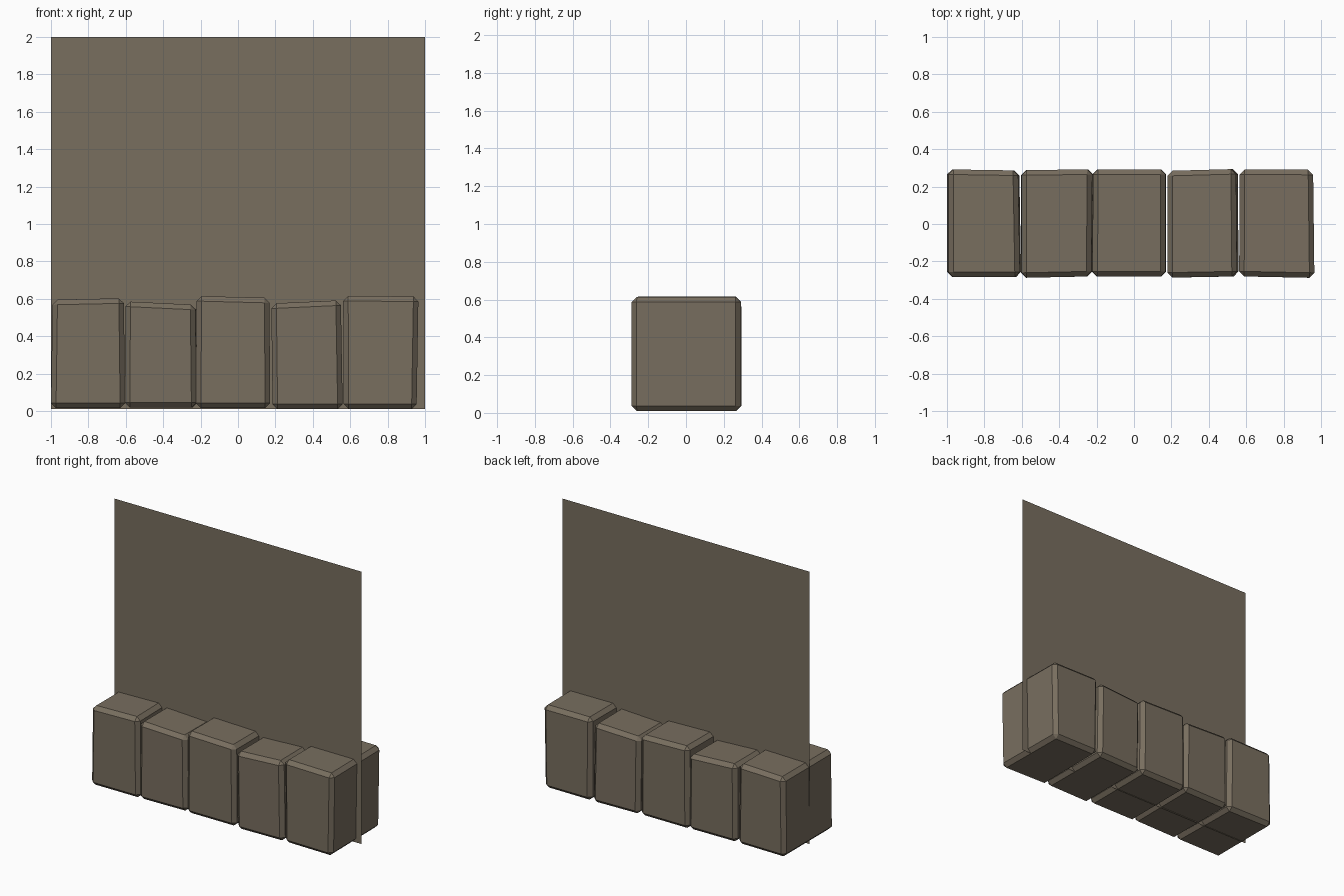
import bpy, bmesh
from mathutils import Vector

if "Cube" in bpy.data.objects:
    bpy.data.objects.remove(bpy.data.objects["Cube"])

stone_mat = bpy.data.materials.new("brown_grey_stone")
stone_mat.diffuse_color = (0.188, 0.156, 0.114, 1)
stone_mat.use_nodes = True
stone_mat.node_tree.nodes["Principled BSDF"].inputs["Base Color"].default_value = stone_mat.diffuse_color


def finish(bm, name):
    bmesh.ops.recalc_face_normals(bm, faces=bm.faces)
    mesh = bpy.data.meshes.new(name)
    bm.to_mesh(mesh)
    bm.free()
    mesh.materials.append(stone_mat)
    obj = bpy.data.objects.new(name, mesh)
    bpy.context.collection.objects.link(obj)
    return obj


def stone(name, bottom, top, z0, zl, zr, front, back, skew):
    """Chamfered block: bottom/top = x range, zl/zr = top height at left/right,
    skew = how much the back narrows at left and right."""
    bm = bmesh.new()
    bmesh.ops.create_cube(bm, size=1)
    for v in bm.verts:
        right, rear, up = v.co.x > 0, v.co.y > 0, v.co.z > 0
        x = (top if up else bottom)[right]
        if rear:
            x += -skew[1] if right else skew[0]
        y = (back if rear else front)[right]
        z = (zr if right else zl) if up else z0
        v.co = Vector((x, y, z))
    bmesh.ops.bevel(bm, geom=list(bm.edges), offset=0.027, segments=1,
                    profile=0.5, affect='EDGES')
    return finish(bm, name)


# Row of five rough stones
stone("stone_1", (-1.0, -0.603), (-0.992, -0.61), 0.015, 0.595, 0.603,
      (-0.283, -0.283), (0.292, 0.286), (0, 0.01))
stone("stone_2", (-0.605, -0.222), (-0.602, -0.228), 0.018, 0.586, 0.568,
      (-0.288, -0.28), (0.288, 0.292), (0, -0.005))
stone("stone_3", (-0.225, 0.172), (-0.222, 0.168), 0.015, 0.615, 0.605,
      (-0.282, -0.282), (0.292, 0.292), (0.003, 0))
stone("stone_4", (0.185, 0.56), (0.178, 0.55), 0.010, 0.575, 0.592,
      (-0.287, -0.28), (0.284, 0.294), (0, 0.005))
stone("stone_5", (0.565, 0.955), (0.562, 0.965), 0.010, 0.615, 0.613,
      (-0.28, -0.288), (0.292, 0.29), (0.003, 0.007))

# Thin upright sheet through the middle of the row
bm = bmesh.new()
bm.faces.new([bm.verts.new(p) for p in
              ((-1, 0, 0.01), (1, 0, 0.01), (1, 0, 2), (-1, 0, 2))])
finish(bm, "upright_sheet")
